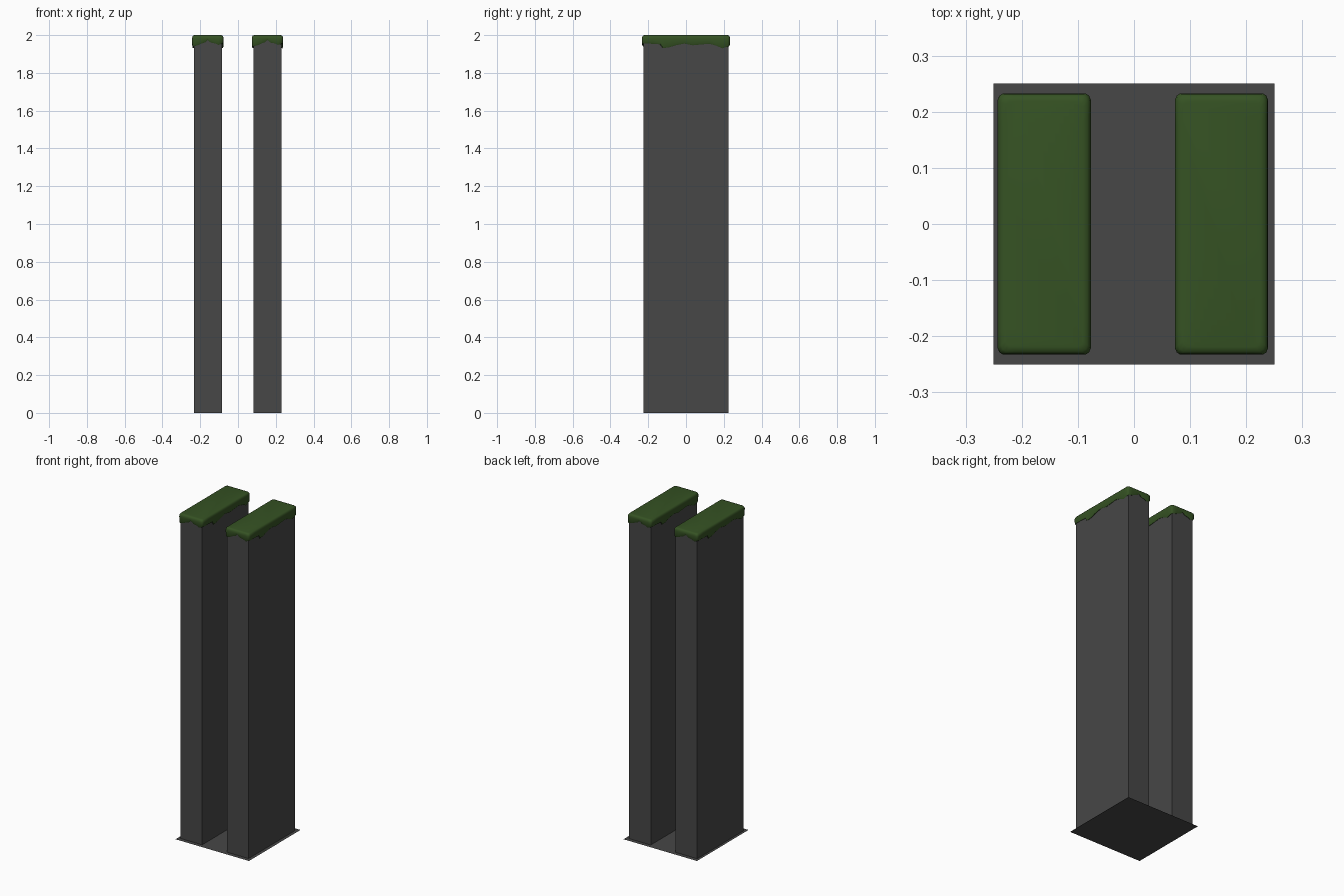
import bpy, bmesh, math

if "Cube" in bpy.data.objects:
    bpy.data.objects.remove(bpy.data.objects["Cube"])


def material(name, rgb):
    m = bpy.data.materials.new(name)
    m.diffuse_color = (*rgb, 1)
    m.use_nodes = True
    m.node_tree.nodes["Principled BSDF"].inputs["Base Color"].default_value = m.diffuse_color
    return m


STONE = material("dark grey stone", (0.063, 0.063, 0.063))
MOSS = material("moss green", (0.036, 0.085, 0.017))


def finish(bm, name, mat):
    bmesh.ops.recalc_face_normals(bm, faces=bm.faces)
    me = bpy.data.meshes.new(name)
    bm.to_mesh(me)
    bm.free()
    me.materials.append(mat)
    ob = bpy.data.objects.new(name, me)
    bpy.context.collection.objects.link(ob)
    return ob


# Flat base sheet
bm = bmesh.new()
bmesh.ops.create_grid(bm, x_segments=1, y_segments=1, size=0.25)
finish(bm, "base_plate", STONE)


# Tall slab pillars, open at the bottom where they meet the base
def pillar(name, cx):
    bm = bmesh.new()
    bmesh.ops.create_cube(bm, size=1)
    for v in bm.verts:
        v.co = (cx + v.co.x * 0.148, v.co.y * 0.45, (v.co.z + 0.5) * 1.98)
    low = [f for f in bm.faces if f.calc_center_median().z < 0.01]
    bmesh.ops.delete(bm, geom=low, context='FACES')
    finish(bm, name, STONE)


# Drip line of the moss: (fraction along side, height of lower edge)
SHORT = [(0, 1.94), (.06, 1.942), (.2, 1.948), (.3, 1.956), (.42, 1.962), (.5, 1.974),
         (.6, 1.96), (.75, 1.956), (.85, 1.948), (.94, 1.952)]
LONG = [(0, 1.955), (.025, 1.955), (.12, 1.954), (.2, 1.951), (.23, 1.932), (.3, 1.934),
        (.38, 1.946), (.48, 1.955), (.58, 1.946), (.67, 1.95), (.77, 1.954),
        (.85, 1.944), (.92, 1.93), (.975, 1.938)]
HX, HY = 0.083, 0.233


def moss_outline():
    corners = [(-HX, -HY), (HX, -HY), (HX, HY), (-HX, HY)]
    pts = []
    for i, line in enumerate([SHORT, LONG, SHORT, LONG]):
        a, b = corners[i], corners[(i + 1) % 4]
        for t, z in line:
            k = 0.965 if t == 0 else 1      # softened corner
            kx = 1 - (1 - k) * HY / HX * 0.4
            pts.append(((a[0] + (b[0] - a[0]) * t) * kx,
                        (a[1] + (b[1] - a[1]) * t) * (k + 1) / 2, z))
    return pts


# Moss cap: rounded top, hanging ragged skirt tucked back to the stone
def moss(name, cx, turn):
    bm = bmesh.new()
    rings = []
    # (inset, fixed z or None for the drip line, lift above drip line)
    for inset, z, lift in [(.014, 2.0, 0), (.006, 1.998, 0), (.0015, 1.992, 0),
                           (0, 1.983, 0), (.001, None, .006), (.004, None, 0),
                           (.011, None, .004)]:
        ring = []
        for x, y, drip in moss_outline():
            px, py = x * (1 - inset / HX), y * (1 - inset / HY)
            h = z if z is not None else drip + lift
            ring.append(bm.verts.new((cx + px * turn, py * turn, h)))
        rings.append(ring)
    n = len(rings[0])
    for r0, r1 in zip(rings, rings[1:]):
        for i in range(n):
            j = (i + 1) % n
            bm.faces.new((r0[i], r0[j], r1[j], r1[i]))
    bm.faces.new(rings[0])
    ob = finish(bm, name, MOSS)
    bpy.ops.object.select_all(action='DESELECT')
    ob.select_set(True)
    bpy.context.view_layer.objects.active = ob
    bpy.ops.object.shade_smooth_by_angle(angle=math.radians(40))


# Left side is the right side turned half round
for side, cx, turn in (("right", 0.156, 1), ("left", -0.160, -1)):
    pillar(side + "_pillar", cx)
    moss(side + "_moss_cap", cx, turn)
